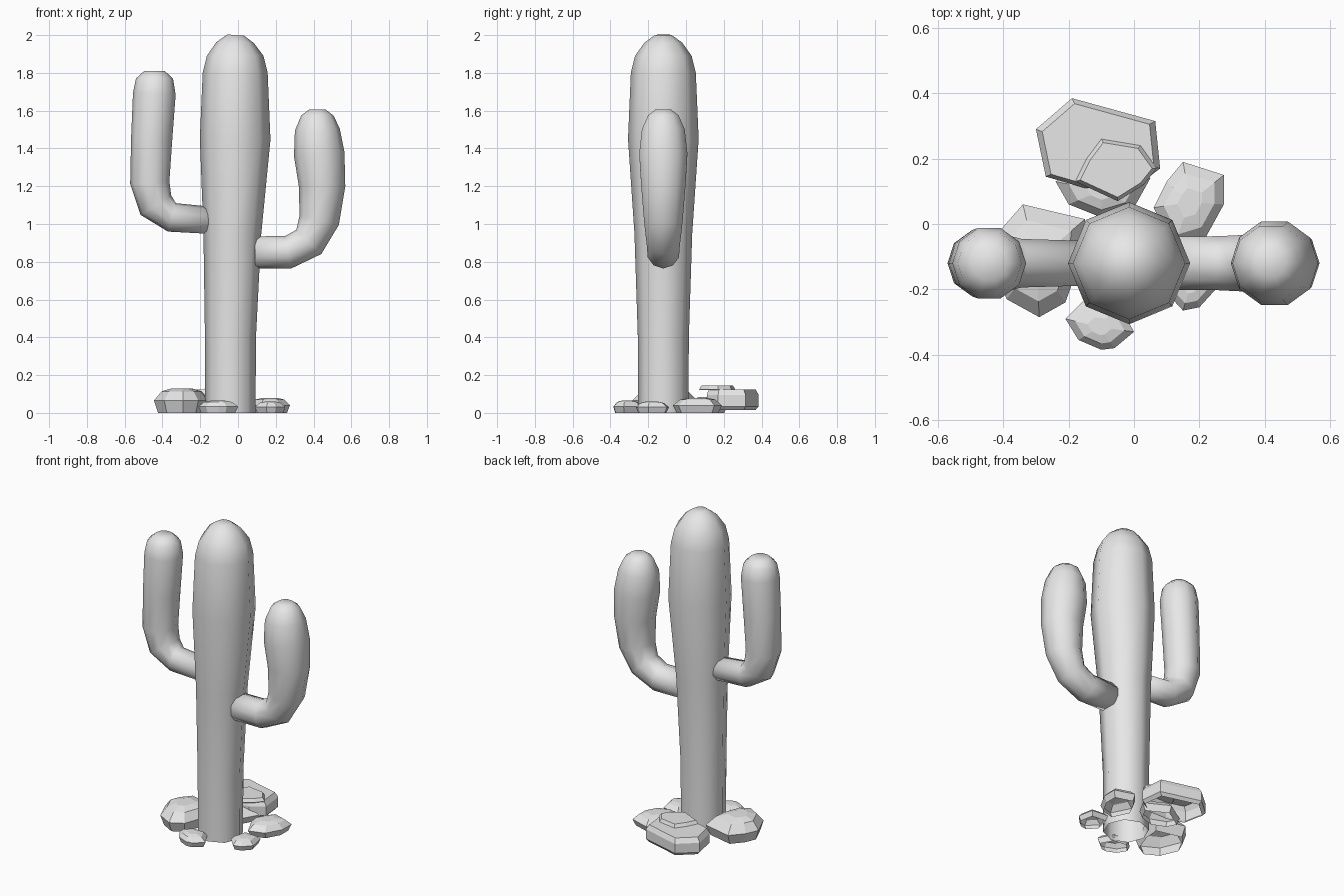
import bpy
import bmesh
import math
from mathutils import Vector

default = bpy.data.objects.get("Cube")
if default:
    bpy.data.objects.remove(default, do_unlink=True)

# One plain grey for everything
grey = bpy.data.materials.new("light_grey")
grey.use_nodes = True
colour = (0.8, 0.8, 0.8, 1)
grey.diffuse_color = colour
grey.node_tree.nodes["Principled BSDF"].inputs["Base Color"].default_value = colour

PLANT_Y = -0.12


def build(name, rings, smooth, cap_start=False):
    """Skin a stack of equal-sized rings and cap the last one."""
    bm = bmesh.new()
    loops = [[bm.verts.new(p) for p in ring] for ring in rings]
    count = len(loops[0])
    for low, high in zip(loops, loops[1:]):
        for i in range(count):
            j = (i + 1) % count
            bm.faces.new((low[i], low[j], high[j], high[i]))
    bm.faces.new(loops[-1])
    if cap_start:
        bm.faces.new(loops[0][::-1])
    bmesh.ops.recalc_face_normals(bm, faces=bm.faces)
    for face in bm.faces:
        face.smooth = smooth
    mesh = bpy.data.meshes.new(name)
    bm.to_mesh(mesh)
    bm.free()
    mesh.materials.append(grey)
    obj = bpy.data.objects.new(name, mesh)
    bpy.context.collection.objects.link(obj)
    return obj


def tube(name, path, sides, cap_start=False):
    """Tapered tube along (x, z, radius) stations in the plant's plane."""
    centres = [Vector((x, PLANT_Y, z)) for x, z, r in path]
    across = Vector((0, 1, 0))
    rings = []
    for k, centre in enumerate(centres):
        before = centres[max(k - 1, 0)]
        after = centres[min(k + 1, len(centres) - 1)]
        normal = across.cross((after - before).normalized())
        radius = path[k][2]
        rings.append([
            centre + radius * (math.cos(a) * normal + math.sin(a) * across)
            for a in (math.tau * i / sides for i in range(sides))])
    return build(name, rings, True, cap_start)


def rock(name, outline, levels):
    """Faceted shell: the outline scaled about its middle at each height."""
    middle = sum((Vector(p) for p in outline), Vector((0, 0))) / len(outline)
    rings = []
    for scale, z in levels:
        flat = [middle + scale * (Vector(p) - middle) for p in outline]
        rings.append([(p.x, p.y, z) for p in flat])
    return build(name, rings, False)


def boulder(height):
    """Levels of a boulder with a sharp rim and a sloping crown."""
    return [(0.85, 0), (1, 0.5 * height), (0.72, 0.88 * height), (0.35, height)]


# Trunk, open underneath
tube("trunk", [
    (-0.04, 0, 0.133), (-0.04, 0.4, 0.135), (-0.03, 0.95, 0.153),
    (-0.015, 1.45, 0.187), (-0.015, 1.8, 0.172), (-0.015, 1.89, 0.15),
    (-0.015, 1.96, 0.1), (-0.012, 2, 0.045)], 8)

# Arms, their roots set into the trunk
tube("left_arm", [
    (0.09, 0.85, 0.085), (0.265, 0.85, 0.087), (0.375, 0.905, 0.092),
    (0.43, 1.02, 0.107), (0.445, 1.2, 0.123), (0.43, 1.37, 0.134),
    (0.42, 1.5, 0.119), (0.42, 1.575, 0.085), (0.42, 1.605, 0.045)], 10, True)
tube("right_arm", [
    (-0.15, 1.02, 0.072), (-0.35, 1.035, 0.078), (-0.435, 1.1, 0.096),
    (-0.467, 1.22, 0.104), (-0.457, 1.45, 0.109), (-0.443, 1.69, 0.113),
    (-0.442, 1.77, 0.098), (-0.442, 1.81, 0.055)], 10, True)

# Rocks around the foot
rock("right_rock", [
    (-0.445, -0.1), (-0.39, -0.23), (-0.29, -0.285), (-0.21, -0.24),
    (-0.16, -0.1), (-0.15, 0.015), (-0.34, 0.06), (-0.41, -0.02)], boulder(0.13))
rock("front_rock", [
    (-0.21, -0.29), (-0.17, -0.355), (-0.1, -0.385), (-0.06, -0.38),
    (0, -0.33), (-0.05, -0.24), (-0.15, -0.23)], boulder(0.065))
rock("front_left_rock", [
    (0.09, -0.2), (0.15, -0.265), (0.2, -0.255), (0.25, -0.2),
    (0.23, -0.1), (0.12, -0.09)], boulder(0.06))
rock("left_rock", [
    (0.06, 0.05), (0.1, 0.13), (0.15, 0.19), (0.275, 0.15),
    (0.275, 0.06), (0.22, -0.04), (0.12, -0.07)], boulder(0.08))
rock("back_low_rock", [
    (-0.24, 0.13), (-0.2, 0.06), (-0.1, 0.02), (0, 0.05),
    (0.05, 0.14), (-0.1, 0.22)], boulder(0.085))

# Slab with a steep rim and a thin plate resting on it
rock("back_slab", [
    (-0.3, 0.29), (-0.27, 0.145), (-0.15, 0.11), (0, 0.11),
    (0.08, 0.17), (0.065, 0.315), (-0.19, 0.385)],
    [(0.9, 0.015), (1, 0.035), (1, 0.095), (0.9, 0.125)])
rock("top_plate", [
    (-0.18, 0.13), (-0.145, 0.2), (-0.1, 0.26), (0.02, 0.24),
    (0.07, 0.17), (0.03, 0.12), (-0.05, 0.07)],
    [(0.95, 0.12), (1, 0.125), (0.88, 0.145)])
